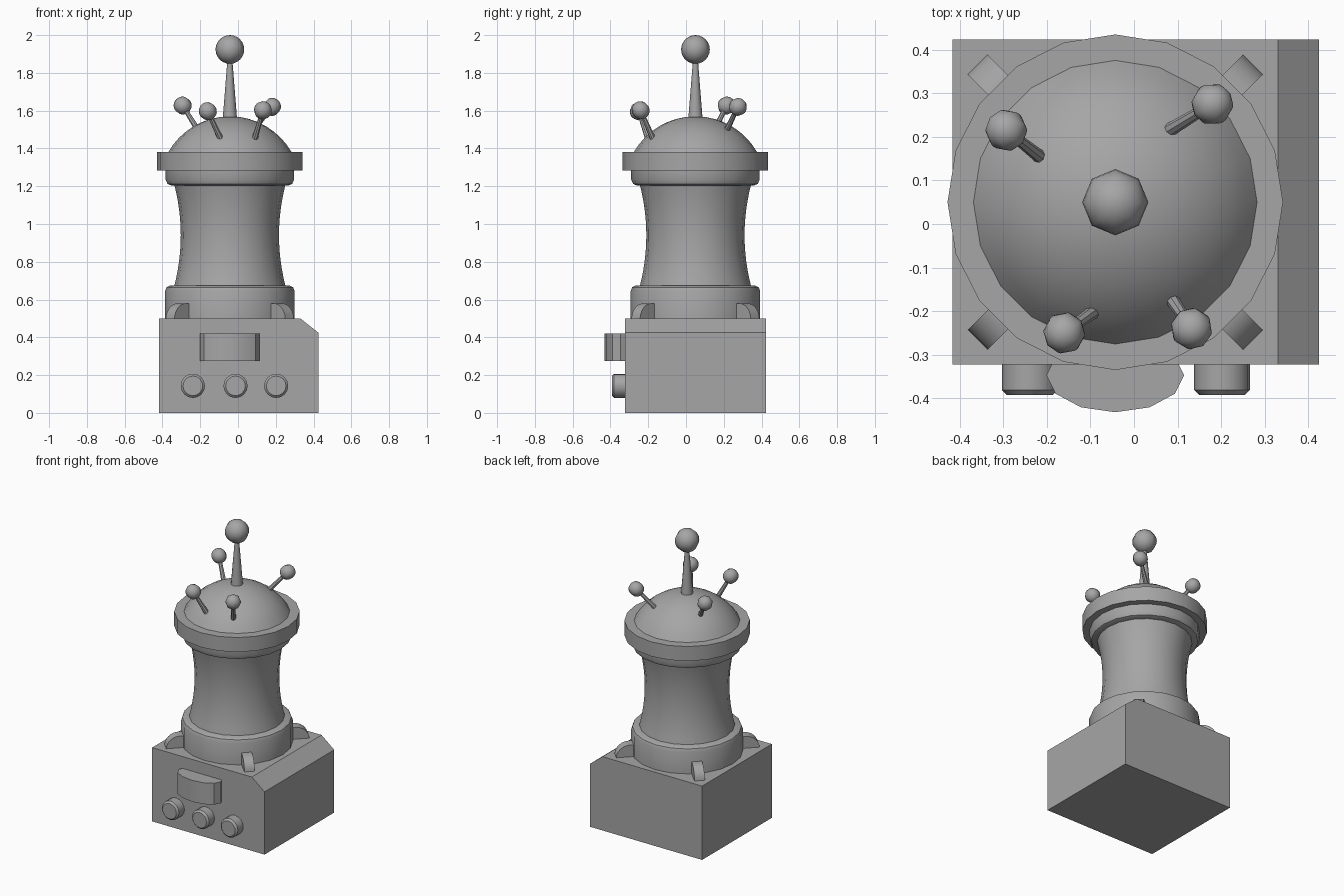
import bpy, bmesh, math
from mathutils import Matrix, Vector

if "Cube" in bpy.data.objects:
    bpy.data.objects.remove(bpy.data.objects["Cube"])

AXIS = Vector((-0.043, 0.05, 0))   # the tower stands off-centre on its base
SIDES = 20

grey = bpy.data.materials.new("plain grey")
grey.use_nodes = True
grey.diffuse_color = (0.38, 0.38, 0.38, 1)
grey.node_tree.nodes["Principled BSDF"].inputs["Base Color"].default_value = (0.38, 0.38, 0.38, 1)


def finish(name, bm, angle=32):
    bmesh.ops.recalc_face_normals(bm, faces=bm.faces)
    mesh = bpy.data.meshes.new(name)
    bm.to_mesh(mesh)
    bm.free()
    mesh.shade_smooth()
    mesh.set_sharp_from_angle(angle=math.radians(angle))
    mesh.materials.append(grey)
    obj = bpy.data.objects.new(name, mesh)
    bpy.context.collection.objects.link(obj)
    return obj


def lathe(name, profile, sides=SIDES, matrix=None):
    """Revolve (radius, height) points around z and close both ends."""
    bm = bmesh.new()
    rings = []
    for r, z in profile:
        rings.append([bm.verts.new((r * math.cos(math.tau * i / sides),
                                    r * math.sin(math.tau * i / sides), z))
                      for i in range(sides)])
    for a, b in zip(rings, rings[1:]):
        for i in range(sides):
            j = (i + 1) % sides
            bm.faces.new((a[i], a[j], b[j], b[i]))
    bm.faces.new(rings[0])
    bm.faces.new(rings[-1])
    bm.transform(matrix if matrix else Matrix.Translation(AXIS))
    return finish(name, bm)


def prism(name, outline, depth, matrix):
    """Extrude a flat outline along its local z."""
    bm = bmesh.new()
    face = bm.faces.new([bm.verts.new((x, y, 0)) for x, y in outline])
    out = bmesh.ops.extrude_face_region(bm, geom=[face])
    moved = [v for v in out["geom"] if isinstance(v, bmesh.types.BMVert)]
    bmesh.ops.translate(bm, verts=moved, vec=(0, 0, depth))
    bm.transform(matrix)
    return finish(name, bm)


def ball(name, radius, matrix):
    bm = bmesh.new()
    bmesh.ops.create_uvsphere(bm, u_segments=8, v_segments=12, radius=radius, matrix=matrix)
    return finish(name, bm, 60)


# Base box with one chamfered upper edge
prism("base_box", [(-0.417, 0), (0.425, 0), (0.425, 0.425), (0.33, 0.5), (-0.417, 0.5)],
      0.746, Matrix.Translation((0, 0.423, 0)) @ Matrix.Rotation(math.pi / 2, 4, "X"))

# Tower: skirt, waisted column, collar, flange and dome
lathe("skirt", [(0.343, 0.49), (0.343, 0.645), (0.335, 0.665), (0.315, 0.675)])
column = []
for i in range(13):
    t = i / 6 - 1
    column.append((0.26 + 0.036 * t * t, 0.94 + 0.275 * t))
lathe("column", column)
lathe("collar", [(0.312, 1.205), (0.33, 1.212), (0.34, 1.235), (0.34, 1.29)])
lathe("flange", [(0.385, 1.284), (0.385, 1.382)])
DOME_R, DOME_Z = 0.376, 1.194
start = math.acos(0.327 / DOME_R)
dome = []
for i in range(9):
    a = start + (math.pi / 2 - 0.01 - start) * i / 8
    dome.append((DOME_R * math.cos(a), DOME_Z + DOME_R * math.sin(a)))
lathe("dome", dome)

# Central mast
lathe("mast", [(0.04, 1.53), (0.013, 1.87)], 12)
ball("mast_ball", 0.076, Matrix.Translation(AXIS + Vector((0, 0, 1.924))))

# Leaning antennas: foot on the dome, then ball centre
antennas = {
    "back_right": ((-0.217, 0.155, 1.505), (-0.293, 0.215, 1.627)),
    "back_left": ((0.092, 0.222, 1.51), (0.18, 0.275, 1.62)),
    "front_right": ((-0.098, -0.205, 1.463), (-0.16, -0.25, 1.597)),
    "front_left": ((0.092, -0.18, 1.463), (0.132, -0.24, 1.602)),
}
for side, (foot, tip) in antennas.items():
    foot, tip = Vector(foot), Vector(tip)
    lean = tip - foot
    turn = lean.to_track_quat("Z", "Y").to_matrix().to_4x4()
    lathe(side + "_antenna", [(0.016, -0.02), (0.011, lean.length)], 8,
          Matrix.Translation(foot) @ turn)
    ball(side + "_antenna_ball", 0.048, Matrix.Translation(tip) @ turn)

# Quarter-round lugs around the skirt
arc = [(0.36 + 0.087 * math.cos(i * math.pi / 12), 0.495 + 0.085 * math.sin(i * math.pi / 12))
       for i in range(7)]
lug = [(0.3, 0.495)] + arc + [(0.3, 0.58)]
for i, side in enumerate(("back_left", "back_right", "front_right", "front_left")):
    spin = Matrix.Rotation(math.radians(45 + 90 * i), 4, "Z")
    prism(side + "_lug", lug, 0.064,
          Matrix.Translation(AXIS) @ spin @ Matrix.Translation((0, 0.032, 0))
          @ Matrix.Rotation(math.pi / 2, 4, "X"))

# Bulging front panel
bulge = [(0.158 * math.cos(i * math.tau / 12), 0.085 * math.sin(i * math.tau / 12))
         for i in range(12)]
prism("front_panel", bulge, 0.145, Matrix.Translation((-0.043, -0.347, 0.275)))

# Front knobs with bevelled rims
for side, x in (("right", -0.239), ("middle", -0.013), ("left", 0.202)):
    lathe(side + "_knob", [(0.064, -0.01), (0.064, 0.058), (0.052, 0.07)], 16,
          Matrix.Translation((x, -0.323, 0.143)) @ Matrix.Rotation(math.pi / 2, 4, "X"))
